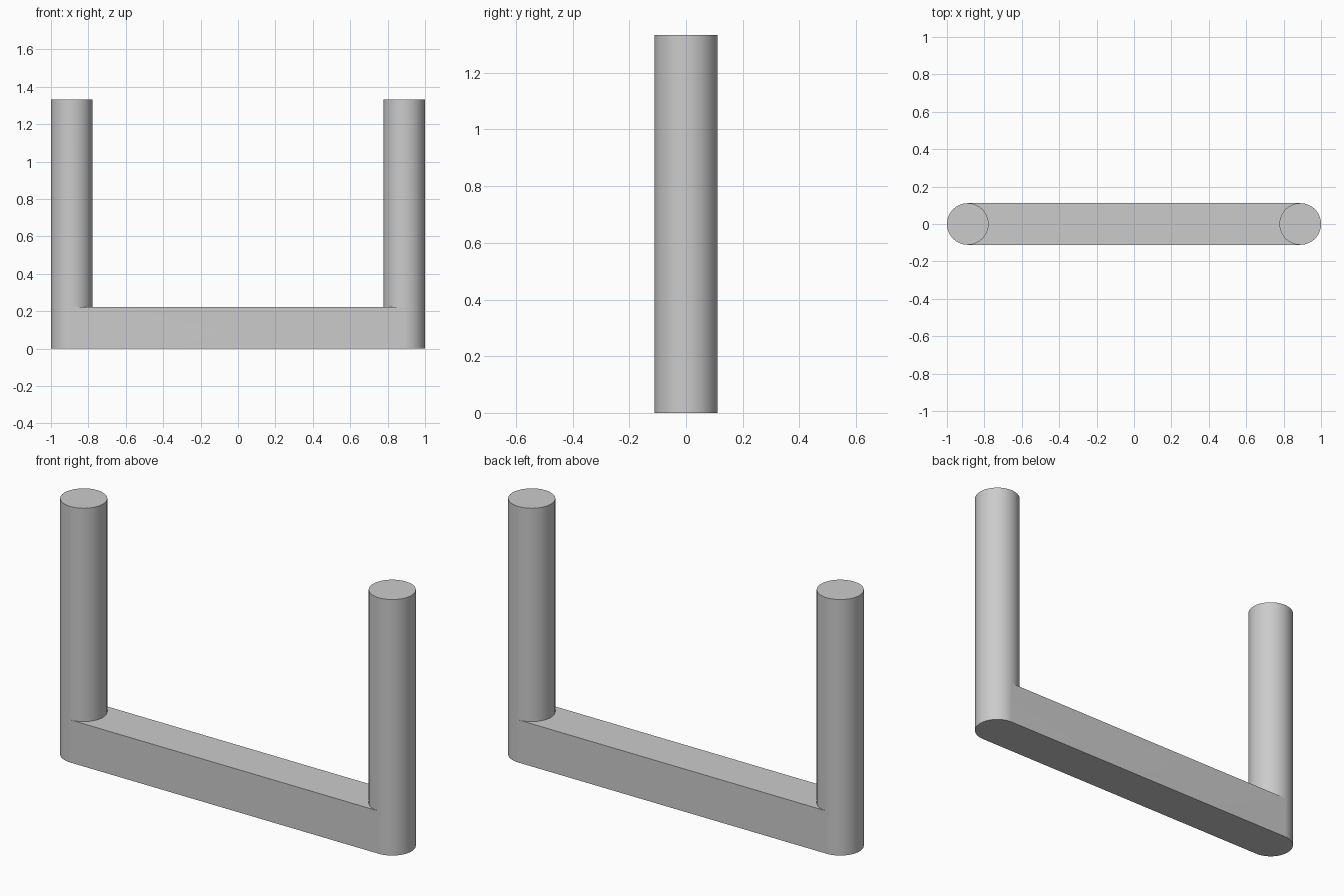
import bpy, bmesh
from math import cos, sin, pi, radians

if "Cube" in bpy.data.objects:
    bpy.data.objects.remove(bpy.data.objects["Cube"])

R = 1 / 9            # post radius, also half the bar width
CX = 1 - R           # post centre
BAR_H = 2 / 9        # bar height
POST_H = 4 / 3       # total height
N = 48               # segments per half circle

bm = bmesh.new()


def ring(sign, z, start, end):
    """Points around one post; the left post is the right one turned by 180 degrees."""
    pts = []
    for k in range(start, end):
        a = -pi / 2 + pi * k / N
        pts.append(bm.verts.new((sign * (CX + R * cos(a)), sign * R * sin(a), z)))
    return pts


low, mid = [], []
for sign in (1, -1):
    bottom = ring(sign, 0, 0, N + 1)        # outer half circle only
    middle = ring(sign, BAR_H, 0, 2 * N)
    top = ring(sign, POST_H, 0, 2 * N)

    # rounded bar end, running flush into the post
    for k in range(N):
        bm.faces.new((bottom[k], bottom[k + 1], middle[k + 1], middle[k]))

    # post wall and cap
    for k in range(2 * N):
        j = (k + 1) % (2 * N)
        bm.faces.new((middle[k], middle[j], top[j], top[k]))
    bm.faces.new(top)
    low.append(bottom)
    mid.append(middle)

# straight bar sides
for i, j in ((0, 1), (1, 0)):
    bm.faces.new((low[i][N], low[j][0], mid[j][0], mid[i][N]))

# bar underside, and bar top between the posts
bm.faces.new(low[0] + low[1])
inner = [m[N:] + m[:1] for m in mid]
bm.faces.new(inner[0][::-1] + inner[1][::-1])

bmesh.ops.recalc_face_normals(bm, faces=bm.faces)
mesh = bpy.data.meshes.new("u_bracket")
bm.to_mesh(mesh)
bm.free()

bracket = bpy.data.objects.new("u_bracket", mesh)
bpy.context.collection.objects.link(bracket)
bpy.context.view_layer.objects.active = bracket
bracket.select_set(True)
bpy.ops.object.shade_smooth_by_angle(angle=radians(30))
